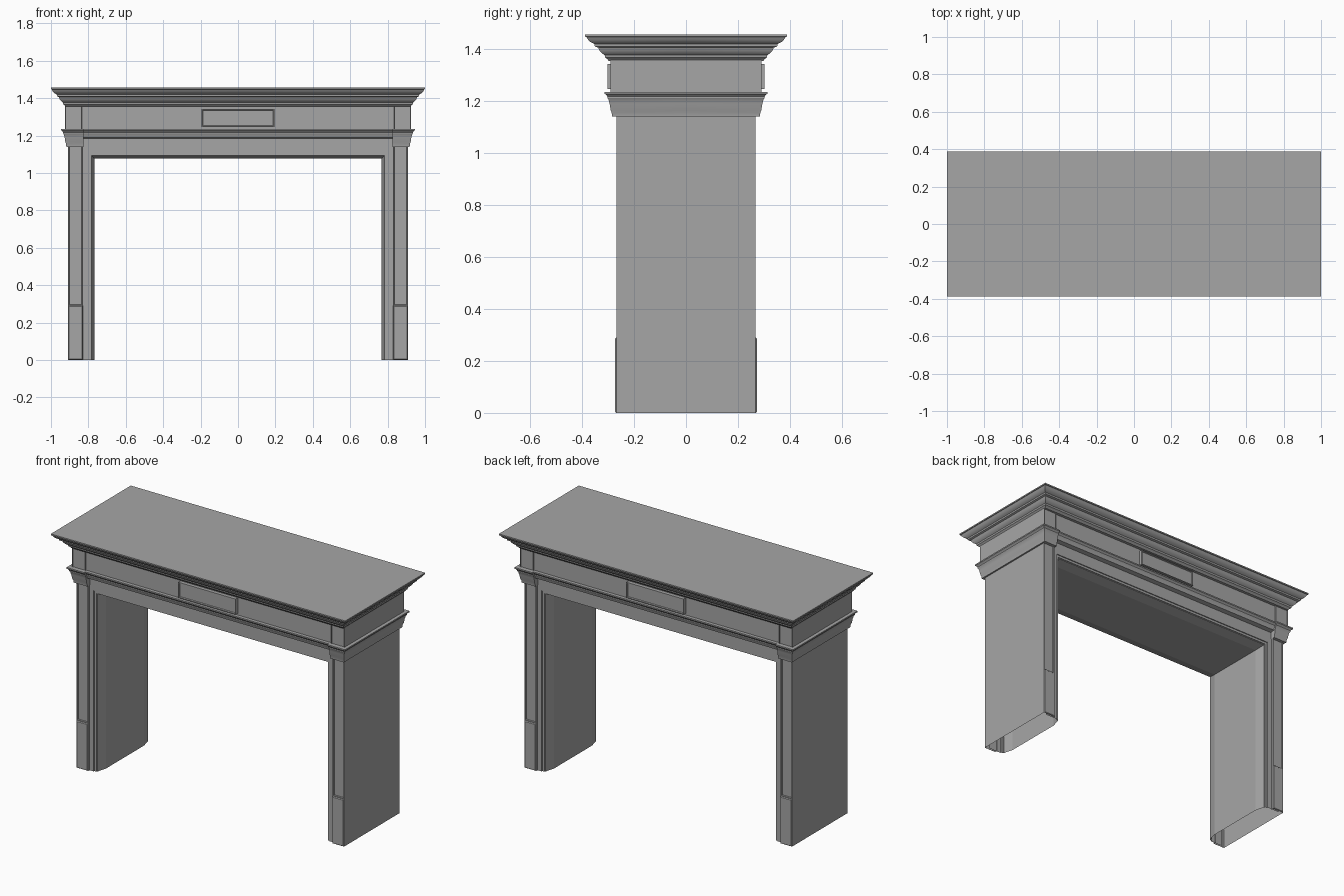
import bpy, bmesh

cube = bpy.data.objects.get("Cube")
if cube:
    bpy.data.objects.remove(cube, do_unlink=True)

stone = bpy.data.materials.new("grey stone")
stone.use_nodes = True
GREY = (0.38, 0.38, 0.38, 1)
stone.diffuse_color = GREY
stone.node_tree.nodes["Principled BSDF"].inputs["Base Color"].default_value = GREY


def sheet(name, rows, insets=(), smooth=False):
    """Skin rows of points with quads, inset chosen faces, mirror the quarter to all sides."""
    bm = bmesh.new()
    grid = [[bm.verts.new(p) for p in row] for row in rows]
    faces = []
    for a, b in zip(grid, grid[1:]):
        faces.append([bm.faces.new((a[i], a[i + 1], b[i + 1], b[i])) for i in range(len(a) - 1)])
    for row, col, border, width, depth in insets:
        face = [faces[row][col]]
        bmesh.ops.inset_individual(bm, faces=face, thickness=border, depth=0)
        bmesh.ops.inset_individual(bm, faces=face, thickness=width, depth=depth)
    bmesh.ops.remove_doubles(bm, verts=bm.verts[:], dist=0.0001)
    mesh = bpy.data.meshes.new(name)
    bm.to_mesh(mesh)
    bm.free()
    mesh.materials.append(stone)
    obj = bpy.data.objects.new(name, mesh)
    bpy.context.collection.objects.link(obj)
    mirror = obj.modifiers.new("Mirror", "MIRROR")
    mirror.use_axis = (True, True, False)
    if smooth:
        bpy.ops.object.select_all(action='DESELECT')
        obj.select_set(True)
        bpy.context.view_layer.objects.active = obj
        bpy.ops.object.shade_smooth_by_angle(angle=0.45)
    return obj


def walls(outline, heights):
    return [[(x, y, z) for x, y in outline] for z in heights]


# Moulded surround of the opening, swept up the leg and along the lintel
surround = [(0, 0), (0, -.185), (.016, -.245), (.02, -.245), (.02, -.25),
            (.034, -.25), (.034, -.256), (.115, -.256)]
sheet("opening_surround",
      [[(0, y, 1.076 + o), (.767 + o, y, 1.076 + o), (.767 + o, y, 0)] for o, y in surround])

# Pilasters with a raised plinth block and a long sunk panel
pilaster = [(.83, -.25), (.83, -.268), (.908, -.268), (.908, 0)]
sheet("pilaster", walls(pilaster, (0, .29, 1.15)),
      insets=[(0, 1, .001, .006, .005), (1, 1, .007, .003, -.007)])

# Capitals over the pilasters, wrapping the ends
capital = [(.268, 1.14), (.285, 1.14), (.286, 1.155), (.29, 1.165), (.294, 1.19),
           (.298, 1.205), (.302, 1.212), (.302, 1.217), (.308, 1.225), (.313, 1.228),
           (.313, 1.236), (.28, 1.236)]
sheet("capital",
      [[(.826, -.25, z), (.826, -y, z), (y + .633, -y, z), (y + .633, 0, z)] for y, z in capital],
      smooth=True)

# Moulding between the capitals
band = [(.256, 1.184)] + [(y - .012, max(z, 1.184)) for y, z in capital[4:]]
sheet("lintel_moulding", [[(0, -y, z), (.83, -y, z)] for y, z in band], smooth=True)

# Frieze with projecting end blocks
frieze = [(0, -.28), (.835, -.28), (.835, -.291), (.925, -.291), (.925, 0)]
sheet("frieze", walls(frieze, (1.232, 1.358)), insets=[(0, 2, .014, .003, -.006)])

# Raised centre tablet with a thin rim
tablet = [(.195, 0, .278), (.195, 0, .302), (.19, .005, .302), (.187, .008, .296), (0, .048, .296)]
sheet("centre_tablet",
      [[(0, -y, 1.246 + d), (x, -y, 1.246 + d), (x, -y, 1.342 - d), (0, -y, 1.342 - d)]
       for x, d, y in tablet])

# Crown cornice and mantel shelf
crown = [(.28, 1.355), (.298, 1.355), (.303, 1.362), (.311, 1.367), (.313, 1.377),
         (.324, 1.384), (.333, 1.394), (.338, 1.406), (.351, 1.41), (.352, 1.42),
         (.366, 1.426), (.377, 1.436), (.383, 1.447), (.388, 1.448), (.388, 1.456)]
rows = []
for y, z in crown:
    x = 1 - (.388 - y) * .85
    rows.append([(0, -y, z), (x, -y, z), (x, 0, z)])
rows.append([(0, 0, 1.456)] * 3)
sheet("crown_shelf", rows, smooth=True)
